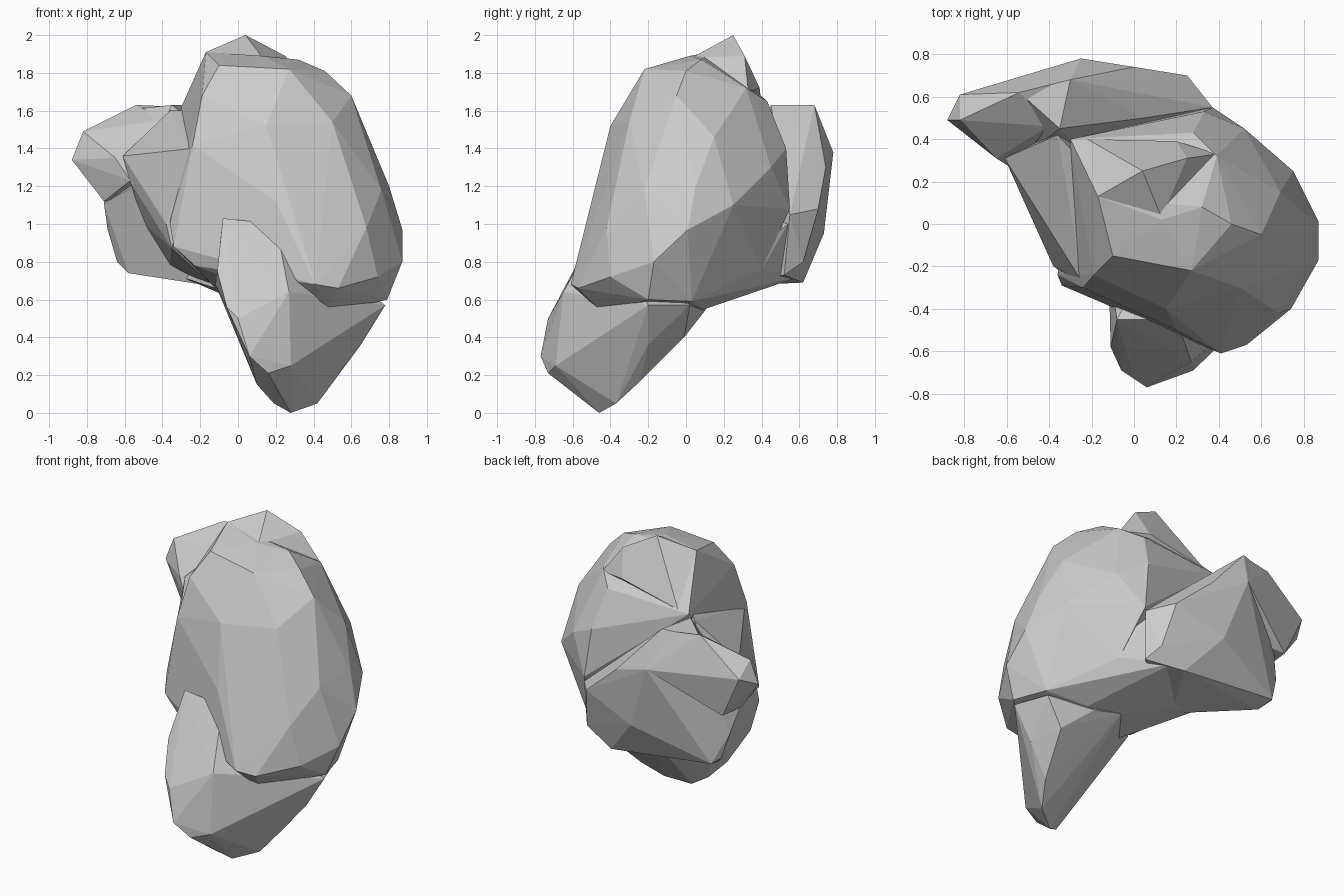
import bpy
import bmesh


def hull(name, pts):
    """Faceted lump: convex hull of a few control points."""
    bm = bmesh.new()
    for p in pts:
        bm.verts.new(p)
    res = bmesh.ops.convex_hull(bm, input=bm.verts[:])
    junk = {g for g in res["geom_interior"] + res["geom_unused"] if isinstance(g, bmesh.types.BMVert)}
    bmesh.ops.delete(bm, geom=list(junk), context='VERTS')
    bmesh.ops.recalc_face_normals(bm, faces=bm.faces[:])
    me = bpy.data.meshes.new(name)
    bm.to_mesh(me)
    bm.free()
    ob = bpy.data.objects.new(name, me)
    bpy.context.collection.objects.link(ob)
    return ob


# Large upright main lump
body = hull("rock_body", [
    (-.17, .13, 1.91), (.13, .02, 1.89), (.32, .08, 1.87), (.39, .32, 1.72),
    (-.1, -.15, 1.84), (.27, -.22, 1.82), (.46, 0, 1.81), (.6, -.05, 1.68),
    (.69, .15, 1.46), (.8, .05, 1.2), (.75, .25, 1.1), (.87, .01, .97),
    (.87, -.17, .8), (.52, .45, 1.3), (.37, .55, 1.08), (.33, .53, 1.4),
    (.28, .43, 1.65), (-.3, .4, 1.62), (.45, .4, .76), (.74, -.4, .72),
    (.53, -.57, .66), (.41, -.61, .68), (.2, -.5, 1.12), (.68, -.42, .98),
    (.76, -.22, 1.18), (.15, -.4, 1.52), (.5, -.3, 1.54), (-.19, -.24, 1.68),
    (-.24, -.3, 1.42), (-.36, -.24, 1.0), (-.34, -.29, .88), (-.23, -.31, .78),
    (-.12, 0, .66), (.2, .2, .62), (.79, -.2, .6), (.72, .03, .59),
    (.46, -.43, .52)])

# Pointed crest on top
crest = hull("crest", [
    (.04, .25, 2.0), (-.17, .13, 1.91), (.25, .31, 1.89), (.13, .03, 1.88),
    (.39, .33, 1.7), (-.22, .4, 1.63), (.2, .39, 1.72), (.1, .1, 1.6)])

# Thick plate at the back left
back_lobe = hull("back_lobe", [
    (-.54, .62, 1.61), (-.35, .45, 1.63), (-.3, .68, 1.63), (-.25, .78, 1.38),
    (0, .74, 1.3), (.25, .7, 1.08), (.37, .55, 1.05), (-.71, .45, 1.11),
    (-.69, .52, .97), (-.64, .54, .8), (-.58, .48, .74), (-.6, .59, .77),
    (.3, .62, .8), (-.1, .73, .95), (.12, .62, .69), (.35, .52, .73),
    (-.13, .2, .67), (-.3, .33, .72), (.05, .5, 1.33), (-.55, .3, 1.2)])

# Outward-pointing tip of that plate
lobe_tip = hull("lobe_tip", [
    (-.88, .49, 1.34), (-.82, .61, 1.4), (-.82, .49, 1.49), (-.54, .62, 1.63),
    (-.3, .68, 1.62), (-.25, .78, 1.38), (-.71, .42, 1.12), (-.65, .31, 1.35),
    (-.57, .26, 1.23), (-.69, .6, 1.12), (-.4, .46, 1.55), (-.3, .5, 1.2)])

# Neck joining the lobe to the left of the body
neck = hull("neck", [
    (-.61, .31, 1.36), (-.57, .26, 1.22), (-.41, .18, 1.32), (-.38, -.2, 1.0),
    (-.35, -.22, .87), (-.5, .4, 1.0), (-.36, .35, .78), (-.13, .1, .67),
    (-.25, .3, 1.6), (-.36, .42, 1.6), (0, .2, 1.2), (-.24, -.28, 1.4)])

# Sloping underside between body, lobe and foot
underside = hull("underside", [
    (.45, .4, .76), (.72, .03, .59), (.2, .6, .72), (-.3, .33, .72),
    (.2, .13, .58), (.45, .1, .55), (.36, .54, 1.0), (0, 0, 1.2),
    (-.12, 0, .66), (.5, -.3, .5), (.1, -.25, .55)])

# Flattened foot at the lower front
foot = hull("foot", [
    (.28, -.46, 0), (.19, -.51, .05), (.42, -.37, .05), (.1, -.58, .15),
    (.16, -.73, .21), (.28, -.69, .25), (.06, -.77, .3), (0, -.73, .5),
    (-.06, -.69, .56), (-.11, -.58, .75), (-.08, -.45, 1.03), (.2, -.45, 1.0),
    (.27, -.65, .64), (.39, -.56, .5), (.5, -.24, .17), (.65, -.2, .36),
    (.57, -.01, .4), (.78, -.2, .57), (.7, .02, .57), (.4, .1, .54),
    (.2, .12, .58), (-.12, -.2, .68), (.03, -.5, .38)])

# Fuse everything into one solid
for part in (crest, back_lobe, lobe_tip, neck, underside, foot):
    mod = body.modifiers.new("fuse", 'BOOLEAN')
    mod.operation = 'UNION'
    mod.solver = 'EXACT'
    mod.object = part
    bpy.context.view_layer.objects.active = body
    bpy.ops.object.modifier_apply(modifier=mod.name)
    bpy.data.objects.remove(part)
